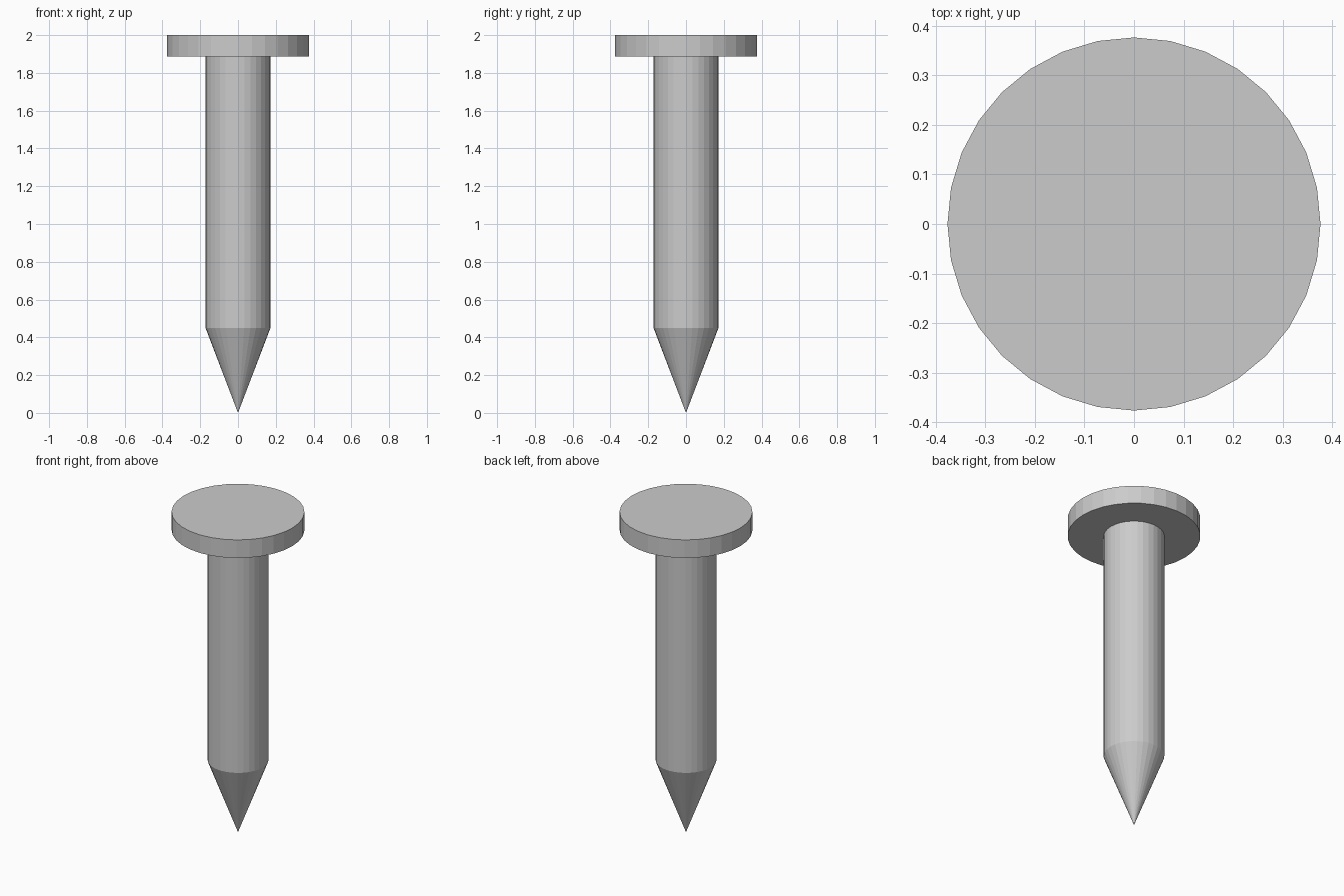
import bpy, bmesh
from math import tau, sin, cos

if "Cube" in bpy.data.objects:
    bpy.data.objects.remove(bpy.data.objects["Cube"])

SIDES = 32
HEAD_R, SHAFT_R = 0.376, 0.172
TOP, HEAD_Z, POINT_Z = 2.0, 1.887, 0.45


def lathe(name, profile):
    """Revolve (radius, z) points, listed bottom to top, around the z axis."""
    bm = bmesh.new()
    rings = []
    for r, z in profile:
        if r == 0:
            rings.append([bm.verts.new((0, 0, z))] * SIDES)
        else:
            rings.append([bm.verts.new((r * sin(tau * i / SIDES), r * cos(tau * i / SIDES), z))
                          for i in range(SIDES)])
    for a, b in zip(rings, rings[1:]):
        for i in range(SIDES):
            j = (i + 1) % SIDES
            # drop repeated pole vertices so the tip and cap become triangles
            bm.faces.new(list(dict.fromkeys((a[j], a[i], b[i], b[j]))))
    mesh = bpy.data.meshes.new(name)
    bm.to_mesh(mesh)
    bm.free()
    obj = bpy.data.objects.new(name, mesh)
    bpy.context.collection.objects.link(obj)
    return obj


# Conical tip
lathe("nail_point", [(0, 0), (SHAFT_R, POINT_Z)])
# Straight shank
lathe("nail_shaft", [(SHAFT_R, POINT_Z), (SHAFT_R, HEAD_Z)])
# Flat disc head with its underside ring
lathe("nail_head", [(SHAFT_R, HEAD_Z), (HEAD_R, HEAD_Z), (HEAD_R, TOP), (0, TOP)])
